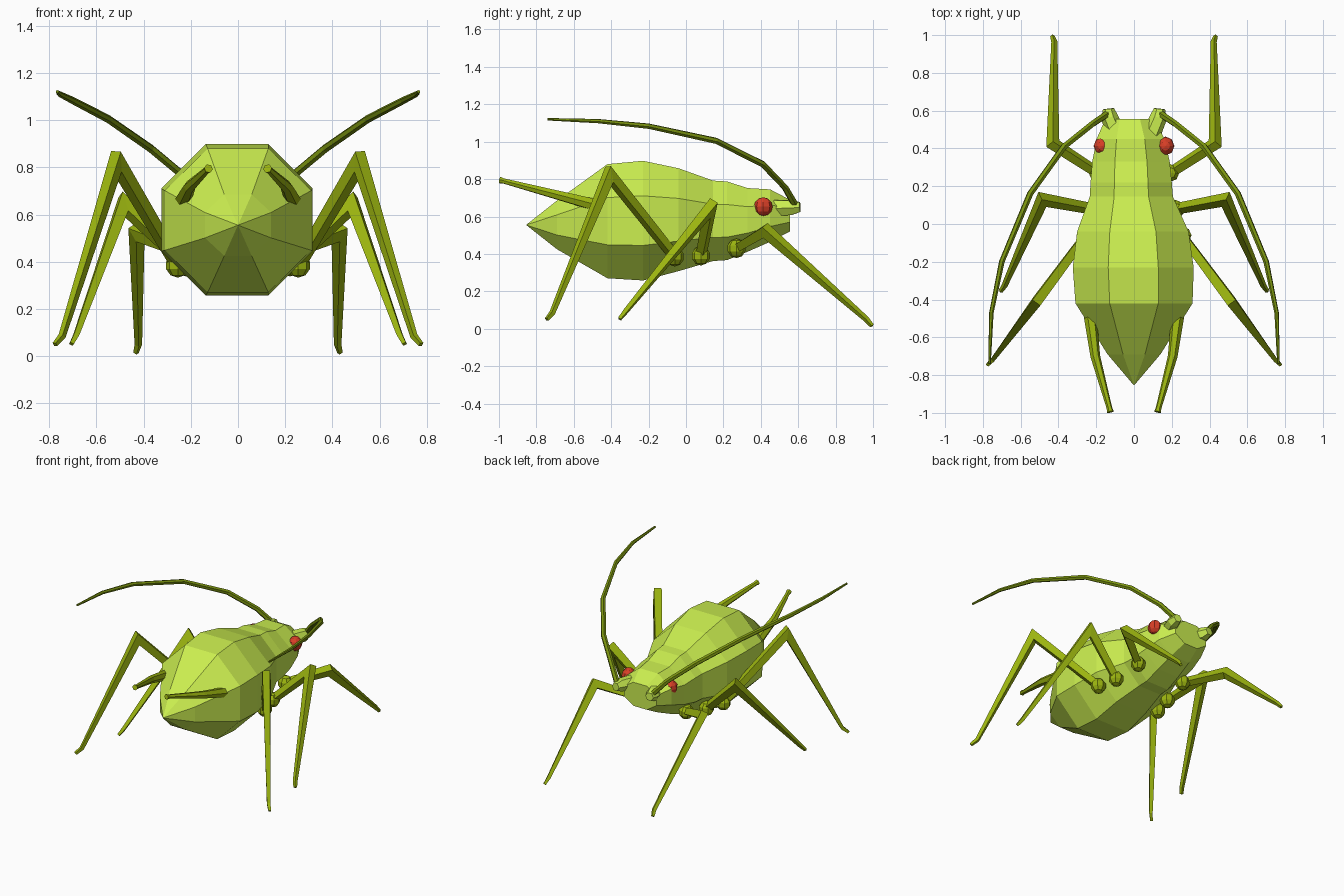
import bpy, bmesh, math
from mathutils import Vector

if "Cube" in bpy.data.objects:
    bpy.data.objects.remove(bpy.data.objects["Cube"])


def material(name, rgb):
    m = bpy.data.materials.new(name)
    m.diffuse_color = (*rgb, 1)
    m.use_nodes = True
    m.node_tree.nodes["Principled BSDF"].inputs["Base Color"].default_value = m.diffuse_color
    return m


LIME = material("lime", (0.60, 0.86, 0.08))
OLIVE = material("olive", (0.33, 0.46, 0.005))
DARK = material("dark_olive", (0.20, 0.30, 0.005))
RED = material("red", (0.70, 0.05, 0.02))


def finish(name, bm, mat, mirror=False):
    bmesh.ops.recalc_face_normals(bm, faces=bm.faces)
    me = bpy.data.meshes.new(name)
    bm.to_mesh(me)
    bm.free()
    me.materials.append(mat)
    ob = bpy.data.objects.new(name, me)
    bpy.context.collection.objects.link(ob)
    if mirror:
        ob.modifiers.new("Mirror", "MIRROR").use_mirror_merge = False
    return ob


def skin(bm, rings):
    n = len(rings[0])
    for a, b in zip(rings, rings[1:]):
        for i in range(n):
            j = (i + 1) % n
            bm.faces.new((a[i], a[j], b[j], b[i]))


def tube(name, pts, radii, sides, mat):
    """Tapered, mitred tube along a roughly planar path, mirrored in x."""
    p = [Vector(q) for q in pts]
    normal = (p[1] - p[0]).cross(p[-1] - p[-2])
    normal = normal.normalized() if normal.length > 1e-5 else Vector((1, 0, 0))
    bm, rings = bmesh.new(), []
    for i, c in enumerate(p):
        d0 = (p[i] - p[i - 1]).normalized() if i else (p[1] - p[0]).normalized()
        d1 = (p[i + 1] - p[i]).normalized() if i < len(p) - 1 else d0
        t = (d0 + d1).normalized()
        u = (normal - t * normal.dot(t)).normalized()
        v = t.cross(u)
        mitre = min(1 / max(t.dot(d0), 0.1), 2.2)
        ring = []
        for k in range(sides):
            a = 2 * math.pi * (k + 0.5) / sides
            ring.append(bm.verts.new(c + radii[i] * (math.cos(a) * u + mitre * math.sin(a) * v)))
        rings.append(ring)
    skin(bm, rings)
    bm.faces.new(rings[0])
    bm.faces.new(rings[-1])
    return finish(name, bm, mat, True)


def ball(name, centre, scale, mat, segs=8, rings=6):
    bm = bmesh.new()
    bmesh.ops.create_uvsphere(bm, u_segments=segs, v_segments=rings, radius=1)
    bmesh.ops.scale(bm, vec=scale, verts=bm.verts)
    bmesh.ops.translate(bm, vec=centre, verts=bm.verts)
    return finish(name, bm, mat, True)


# Body: octagonal rings (y, centre x, centre z, half width, half height)
bm, rings = bmesh.new(), []
for y, cx, cz, w, h in [
        (-0.69, 0, 0.555, 0.14, 0.13), (-0.42, 0, 0.575, 0.31, 0.305),
        (-0.23, -0.004, 0.578, 0.32, 0.32), (-0.04, -0.006, 0.583, 0.295, 0.275),
        (0.145, -0.014, 0.577, 0.22, 0.215), (0.22, -0.015, 0.577, 0.215, 0.21),
        (0.33, -0.016, 0.582, 0.205, 0.17), (0.45, -0.018, 0.605, 0.18, 0.14),
        (0.555, -0.022, 0.605, 0.13, 0.085)]:
    k = 1 / math.cos(math.pi / 8)
    rings.append([bm.verts.new((cx + w * k * math.cos((i + 0.5) * math.pi / 4), y,
                                cz + h * k * math.sin((i + 0.5) * math.pi / 4))) for i in range(8)])
skin(bm, rings)
bm.faces.new(rings[-1])
tip = bm.verts.new((0, -0.855, 0.555))
for i in range(8):
    bm.faces.new((tip, rings[0][i], rings[0][(i + 1) % 8]))
finish("body", bm, LIME)

# Eyes
ball("eyes", (0.167, 0.413, 0.653), (0.047, 0.05, 0.05), RED)

# Antennae and their jointed bases
tube("antenna_bases", [(0.09, 0.47, 0.645), (0.13, 0.565, 0.648), (0.135, 0.61, 0.65)],
     [0.05, 0.045, 0.03], 6, LIME)
tube("antennae", [(0.13, 0.59, 0.65), (0.22, 0.53, 0.755), (0.37, 0.41, 0.88), (0.55, 0.16, 1.005),
                  (0.70, -0.2, 1.083), (0.755, -0.47, 1.11), (0.765, -0.74, 1.12)],
     [0.02, 0.018, 0.018, 0.017, 0.015, 0.012, 0.007], 6, DARK)

# Tail pipes
tube("tail_pipes", [(0.235, -0.46, 0.655), (0.205, -0.7, 0.718), (0.13, -0.975, 0.79), (0.125, -0.995, 0.795)],
     [0.036, 0.026, 0.015, 0.019], 6, OLIVE)

# Legs: hip, knee, ankle, toe
for name, pts in {
        "front": [(0.19, 0.27, 0.43), (0.43, 0.425, 0.525), (0.422, 0.965, 0.05), (0.432, 0.995, 0.015)],
        "middle": [(0.22, 0.08, 0.39), (0.485, 0.13, 0.645), (0.685, -0.325, 0.09), (0.705, -0.355, 0.052)],
        "hind": [(0.255, -0.06, 0.385), (0.515, -0.41, 0.825), (0.745, -0.715, 0.085), (0.775, -0.745, 0.05)]}.items():
    tube(name + "_legs", pts, [0.03, 0.036, 0.016, 0.012], 4, OLIVE)
    ball(name + "_hips", pts[0], (0.052, 0.05, 0.052), OLIVE, 8, 5)
